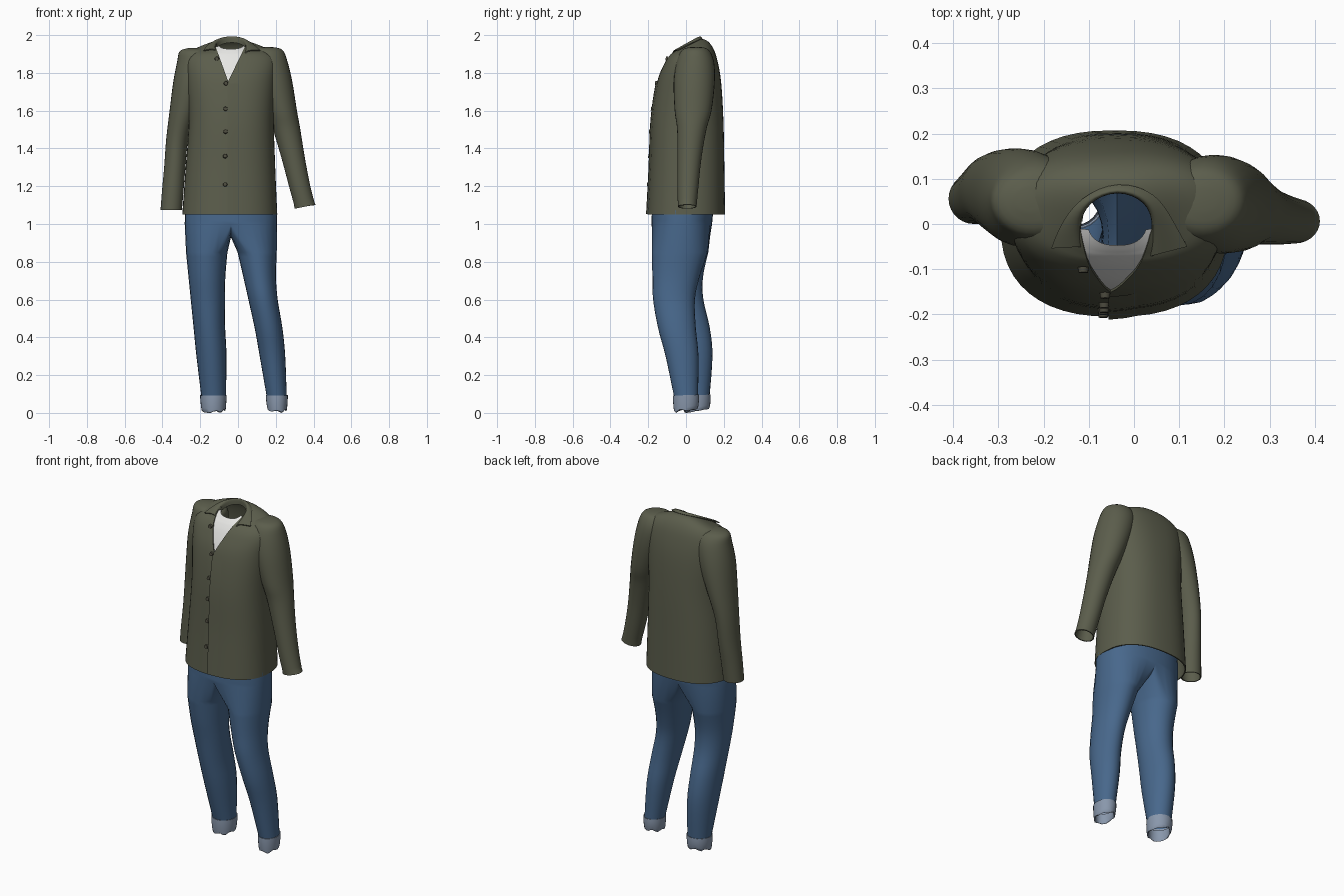
import bpy, bmesh, math
from mathutils import Vector
from mathutils.bvhtree import BVHTree

if "Cube" in bpy.data.objects:
    bpy.data.objects.remove(bpy.data.objects["Cube"])


def material(name, rgb):
    m = bpy.data.materials.new(name)
    m.diffuse_color = (*rgb, 1)
    m.use_nodes = True
    m.node_tree.nodes["Principled BSDF"].inputs["Base Color"].default_value = m.diffuse_color
    return m


OLIVE = material("olive cloth", (0.105, 0.110, 0.072))
DENIM = material("blue denim", (0.064, 0.137, 0.26))
CUFF = material("pale denim", (0.25, 0.31, 0.41))
WHITE = material("white cotton", (0.80, 0.80, 0.78))
BUTTON = material("dark button", (0.075, 0.072, 0.05))


def finish(name, bm, mat, thick=0.0, subdiv=False, angle=40):
    bmesh.ops.recalc_face_normals(bm, faces=bm.faces)
    me = bpy.data.meshes.new(name)
    bm.to_mesh(me)
    bm.free()
    me.materials.append(mat)
    ob = bpy.data.objects.new(name, me)
    bpy.context.collection.objects.link(ob)
    bpy.ops.object.select_all(action='DESELECT')
    ob.select_set(True)
    bpy.context.view_layer.objects.active = ob
    if subdiv:
        s = ob.modifiers.new("round", 'SUBSURF')
        s.levels = s.render_levels = 2
        s.boundary_smooth = 'PRESERVE_CORNERS'
        bpy.ops.object.modifier_apply(modifier=s.name)
    if thick:
        s = ob.modifiers.new("thickness", 'SOLIDIFY')
        s.thickness, s.offset = thick, -1
        bpy.ops.object.modifier_apply(modifier=s.name)
    bpy.ops.object.shade_smooth_by_angle(angle=math.radians(angle))
    return ob


def smooth_rows(rows, steps):
    """Catmull-Rom interpolation between cross-section rows."""
    out = []
    for i in range(len(rows) - 1):
        a, b, c, d = (rows[max(0, min(len(rows) - 1, i + k))] for k in (-1, 0, 1, 2))
        for s in range(steps):
            t = s / steps
            out.append([0.5 * (2 * q + (r - p) * t + (2 * p - 5 * q + 4 * r - w) * t * t
                               + (3 * q - p - 3 * r + w) * t ** 3) for p, q, r, w in zip(a, b, c, d)])
    return out + [list(rows[-1])]


def ring(bm, row, n, start=-90, power=2.0):
    """Row: z, x min, x max, y min, y max, slope in y, slope in x."""
    z, x0, x1, y0, y1, ty, tx = (list(row) + [0, 0])[:7]
    vs = []
    for i in range(n):
        a = math.radians(start + 360 * i / n)
        c, s = math.cos(a), math.sin(a)
        dx = math.copysign(abs(c) ** (2 / power), c) * (x1 - x0) / 2
        dy = math.copysign(abs(s) ** (2 / power), s) * (y1 - y0) / 2
        vs.append(bm.verts.new(((x0 + x1) / 2 + dx, (y0 + y1) / 2 + dy, z + ty * dy + tx * dx)))
    return vs


def bridge(bm, a, b):
    n = len(a)
    for i in range(n):
        bm.faces.new((a[i], a[(i + 1) % n], b[(i + 1) % n], b[i]))


def loft(bm, rows, n, start=-90, power=2.0, steps=4, first=None):
    rings = [first] if first else []
    rings += [ring(bm, r, n, start, power) for r in smooth_rows(rows, steps)]
    for a, b in zip(rings, rings[1:]):
        bridge(bm, a, b)
    return rings


# shirt torso, open at hem and neck
TORSO = [(1.05, -.295, .208, -.205, .207, 0), (1.3, -.277, .197, -.192, .203, 0),
         (1.55, -.26, .19, -.182, .198, 0), (1.75, -.272, .2, -.153, .186, 0),
         (1.86, -.275, .205, -.115, .165, .08), (1.915, -.24, .17, -.088, .14, .2),
         (1.94, -.165, .09, -.075, .105, .38), (1.95, -.115, .041, -.06, .07, .45)]
bm = bmesh.new()
loft(bm, TORSO, 48, power=2.4)
# cut the V neckline
tip = Vector((-.052, 0, 1.755))
n1, n2 = Vector((.175, 0, .063)), Vector((.17, 0, -.082))
for n in (n1, n2):
    fs = [f for f in bm.faces if f.calc_center_median().y < 0 and f.calc_center_median().z > 1.7]
    geom = list({g for f in fs for g in (*f.verts, *f.edges)}) + fs
    bmesh.ops.bisect_plane(bm, geom=geom, plane_co=tip, plane_no=n, dist=1e-5)
gone = []
for f in bm.faces:
    c = f.calc_center_median()
    if c.y < 0 and n1.dot(c - tip) > 0 and n2.dot(c - tip) < 0:
        gone.append(f)
bmesh.ops.delete(bm, geom=gone, context='FACES')
surface = BVHTree.FromBMesh(bm)
finish("shirt_torso", bm, OLIVE, .006)


def front_y(x, z):
    hit = surface.ray_cast(Vector((x, -1, z)), Vector((0, 1, 0)))[0]
    return hit.y if hit else -.2


# undershirt panel behind the neckline
bm = bmesh.new()
inner = [(z, a + .013, b - .013, c + .013, d - .013, t) for z, a, b, c, d, t in TORSO]
loft(bm, inner, 48, power=2.4)
bmesh.ops.delete(bm, context='FACES', geom=[
    f for f in bm.faces for c in [f.calc_center_median()]
    if c.y > -.015 or c.z < 1.66 or abs(c.x + .04) > .12])
finish("undershirt", bm, WHITE)

# sleeves
SLEEVES = {
    "right_sleeve": [
        (1.937, .13, .18, .03, .08), (1.922, .07, .235, -.02, .12), (1.86, .06, .262, -.05, .148),
        (1.75, .09, .288, -.065, .152), (1.6, .15, .312, -.06, .135), (1.5, .185, .33, -.047, .108),
        (1.35, .23, .354, -.045, .082), (1.2, .27, .383, -.045, .066), (1.092, .3, .411, -.043, .056, 0, .2)],
    "left_sleeve": [
        (1.932, -.26, -.21, .03, .08), (1.915, -.308, -.13, -.02, .12), (1.86, -.322, -.12, -.04, .15),
        (1.75, -.343, -.15, -.05, .166), (1.6, -.362, -.21, -.03, .165), (1.45, -.38, -.262, -.005, .152),
        (1.3, -.391, -.278, 0, .138), (1.18, -.402, -.288, 0, .123), (1.075, -.41, -.297, .0, .112)]}
for name, rows in SLEEVES.items():
    bm = bmesh.new()
    rings = loft(bm, rows, 28)
    bm.faces.new(rings[0])
    finish(name, bm, OLIVE, .006)

# collar: inner stand, fold line, outer edge resting on the shoulders
FOLD = [(-.112, -.05, 1.925), (-.121, 0, 1.953), (-.103, .048, 1.983), (-.037, .077, 2.0),
        (.028, .05, 1.987), (.044, 0, 1.958), (.033, -.072, 1.915)]
EDGE = [(-.183, -.054, 1.92), (-.163, .0, 1.95), (-.12, .06, 1.965), (-.035, .098, 1.97),
        (.05, .07, 1.965), (.085, .01, 1.95), (.118, -.05, 1.92)]
bm = bmesh.new()
rows = [[], [], [], []]
for f, e in zip(FOLD, EDGE):
    f, e = Vector(f), Vector(e)
    hit = surface.ray_cast(Vector((e.x, e.y, 3)), Vector((0, 0, -1)))[0]
    if hit and hit.z > 1.85:
        e.z = max(e.z, hit.z + .009)
    for row, p in zip(rows, (f - Vector((0, 0, .035)), f, (f + e) / 2 + Vector((0, 0, .005)), e)):
        row.append(bm.verts.new(p))
for a, b in zip(rows, rows[1:]):
    for i in range(len(a) - 1):
        bm.faces.new((a[i], a[i + 1], b[i + 1], b[i]))
finish("collar", bm, OLIVE, .006, subdiv=True, angle=60)

# overlapping front edge of the shirt
bm = bmesh.new()
strips = []
for i in range(25):
    z = 1.053 + i * (1.745 - 1.053) / 24
    strips.append([bm.verts.new((x, front_y(x, z) - d, z))
                   for x, d in ((-.055, -.002), (-.056, .007), (-.02, .004), (.02, -.001))])
for a, b in zip(strips, strips[1:]):
    for i in range(3):
        bm.faces.new((a[i], a[i + 1], b[i + 1], b[i]))
finish("front_overlap", bm, OLIVE)

# buttons
for i, (x, z) in enumerate([(-.112, 1.875), (-.064, 1.745), (-.066, 1.61),
                            (-.066, 1.49), (-.068, 1.36), (-.068, 1.21)]):
    bm = bmesh.new()
    bmesh.ops.create_cone(bm, cap_ends=True, segments=16, radius1=.012, radius2=.010, depth=.012)
    bmesh.ops.rotate(bm, verts=bm.verts, matrix=Vector((0, 0, 1)).rotation_difference(
        Vector((0, -1, .12))).to_matrix())
    bmesh.ops.translate(bm, verts=bm.verts, vec=(x, front_y(x, z) - .005, z))
    finish(f"button_{i + 1}", bm, BUTTON)

# trousers: hips split into two leg tubes at the crotch
RIGHT = [(.85, -.002, .205, -.18, .115), (.72, .028, .201, -.178, .072), (.6, .055, .21, -.174, .047),
         (.45, .088, .235, -.148, .052), (.3, .115, .25, -.108, .066), (.08, .153, .258, -.062, .063)]
LEFT = [(.85, -.275, -.056, -.172, .118), (.72, -.262, -.067, -.152, .09), (.6, -.25, -.07, -.128, .092),
        (.45, -.235, -.068, -.1, .126), (.3, -.22, -.061, -.066, .14), (.08, -.193, -.064, -.008, .124)]
bm = bmesh.new()
hips = loft(bm, [(1.25, -.25, .175, -.155, .14), (1.1, -.278, .203, -.178, .145),
                 (1.0, -.282, .207, -.182, .138)], 32, power=2.3)[-1]
f, b = hips[0].co, hips[16].co
crotch = []
for k in range(1, 8):
    p = f.lerp(b, k / 8)
    p.z -= .07 * math.sin(math.pi * k / 8) ** .5
    crotch.append(bm.verts.new(p))
loft(bm, RIGHT, 24, -120, first=hips[:17] + crotch[::-1])
loft(bm, LEFT, 24, 60, first=hips[16:] + [hips[0]] + crotch)
finish("trousers", bm, DENIM, angle=70)

# turned-up cuffs
for name, (x0, x1, y0, y1), tx in (("right_cuff", (.148, .264, -.068, .068), .08),
                                   ("left_cuff", (-.2, -.06, -.014, .13), -.08)):
    bm = bmesh.new()
    g = .008
    loft(bm, [(.088, x0 + g, x1 - g, y0 + g, y1 - g, .04), (.094, x0, x1, y0, y1, .04),
              (.055, x0 + .002, x1 - .002, y0, y1, .08, tx),
              (.018, x0 + .008, x1 - .006, y0 + .004, y1 - .006, .16, tx),
              (.022, x0 + .016, x1 - .014, y0 + .012, y1 - .014, .16, tx),
              (.07, x0 + .014, x1 - .012, y0 + .01, y1 - .012, .04)], 24, steps=2)
    for v in bm.verts:  # slightly crumpled lower edge
        if v.co.z < .05:
            v.co.z = max(0, v.co.z + .006 * math.sin(90 * v.co.x + 70 * v.co.y))
    finish(name, bm, CUFF)
